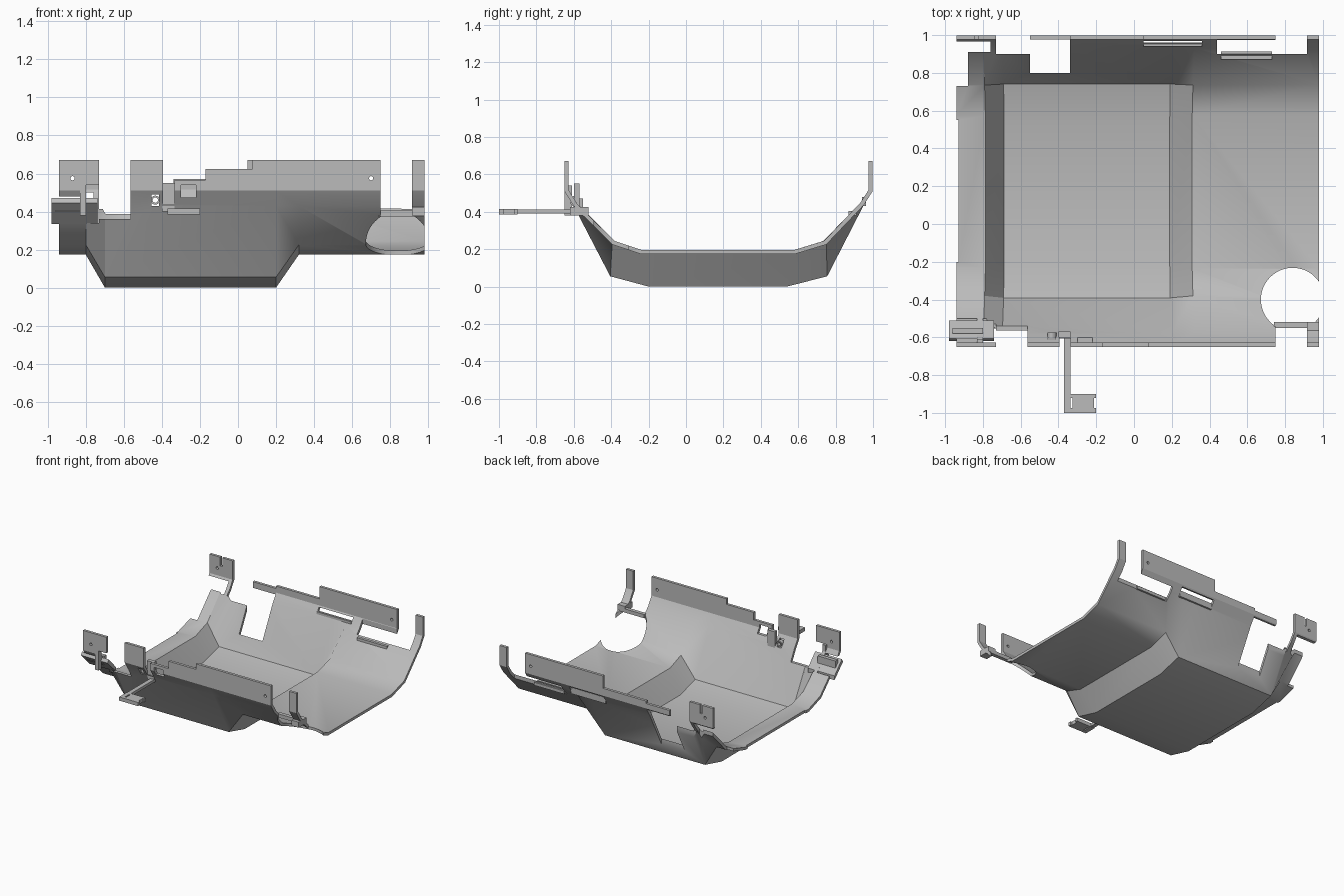
import bpy, bmesh, math
from mathutils import Matrix

cube = bpy.data.objects.get("Cube")
if cube:
    bpy.data.objects.remove(cube, do_unlink=True)

metal = bpy.data.materials.new("grey metal")
metal.use_nodes = True
GREY = (0.5, 0.5, 0.5, 1)
metal.diffuse_color = GREY
metal.node_tree.nodes["Principled BSDF"].inputs["Base Color"].default_value = GREY


def finish(name, bm):
    mesh = bpy.data.meshes.new(name)
    bm.to_mesh(mesh)
    bm.free()
    obj = bpy.data.objects.new(name, mesh)
    bpy.context.collection.objects.link(obj)
    mesh.materials.append(metal)
    return obj


def box(name, x0, x1, y0, y1, z0, z1):
    bm = bmesh.new()
    size = Matrix.Diagonal((x1 - x0, y1 - y0, z1 - z0, 1))
    mid = Matrix.Translation(((x0 + x1) / 2, (y0 + y1) / 2, (z0 + z1) / 2))
    bmesh.ops.create_cube(bm, size=1, matrix=mid @ size)
    return finish(name, bm)


def cylinder(name, loc, radius, depth, along_y=False, sides=48):
    bm = bmesh.new()
    turn = Matrix.Rotation(math.pi / 2 if along_y else 0, 4, "X")
    bmesh.ops.create_cone(bm, cap_ends=True, segments=sides, radius1=radius,
                          radius2=radius, depth=depth,
                          matrix=Matrix.Translation(loc) @ turn)
    return finish(name, bm)


def prism(name, x0, x1, profile):
    bm = bmesh.new()
    face = bm.faces.new([bm.verts.new((x0, y, z)) for y, z in profile])
    out = bmesh.ops.extrude_face_region(bm, geom=[face])
    moved = [v for v in out["geom"] if isinstance(v, bmesh.types.BMVert)]
    bmesh.ops.translate(bm, verts=moved, vec=(x1 - x0, 0, 0))
    bmesh.ops.recalc_face_normals(bm, faces=bm.faces)
    return finish(name, bm)


def activate(obj):
    bpy.ops.object.select_all(action="DESELECT")
    obj.select_set(True)
    bpy.context.view_layer.objects.active = obj


def cut(obj, cutters):
    activate(obj)
    for cutter in cutters:
        mod = obj.modifiers.new("cut", "BOOLEAN")
        mod.operation = "DIFFERENCE"
        mod.solver = "EXACT"
        mod.object = cutter
        bpy.ops.object.modifier_apply(modifier=mod.name)
        bpy.data.objects.remove(cutter, do_unlink=True)


# Folded pan: a shallow and a deep cross-section lofted from side to side
front_lip = [(-0.65, 0.67), (-0.65, 0.51), (-0.6, 0.43)]
back_lip = [(0.95, 0.435), (0.998, 0.51), (0.998, 0.67)]
shallow = front_lip + [(-0.395, 0.225), (-0.24, 0.173), (0.58, 0.173), (0.75, 0.225)] + back_lip
deep = front_lip + [(-0.405, 0.055), (-0.2, 0), (0.54, 0), (0.755, 0.055)] + back_lip
stations = [(-0.94, shallow), (-0.8, shallow), (-0.7, deep),
            (0.2, deep), (0.32, shallow), (0.98, shallow)]
bm = bmesh.new()
rows = [[bm.verts.new((x, y, z)) for y, z in section] for x, section in stations]
for a, b in zip(rows, rows[1:]):
    for j in range(len(a) - 1):
        bm.faces.new((a[j], b[j], b[j + 1], a[j + 1]))
pan = finish("pan", bm)
activate(pan)
solid = pan.modifiers.new("thickness", "SOLIDIFY")
solid.thickness = 0.022
solid.offset = 1
solid.use_even_offset = True
bpy.ops.object.modifier_apply(modifier=solid.name)

FRONT, BACK = (-0.8, -0.5), (0.8, 1.1)
cuts = []


def trim(x0, x1, side, z0, z1=0.8):
    cuts.append(box("cutter", x0, x1, *side, z0, z1))


# Stepped top edge of the front wall
trim(-0.73, -0.565, FRONT, 0.36)
trim(-0.395, -0.335, FRONT, 0.44)
trim(-0.335, -0.17, FRONT, 0.565)
trim(-0.171, 0.075, FRONT, 0.625)
trim(0.75, 0.915, FRONT, 0.38)
trim(-0.3, -0.22, FRONT, 0.475, 0.54)
trim(-0.455, -0.415, FRONT, 0.43, 0.49)
# Gaps under the front corner plate, either side of its stem
trim(-1, -0.83, FRONT, 0.34, 0.48)
trim(-0.8, -0.73, FRONT, 0.34, 0.54)

# Stepped top edge of the back wall
trim(-0.731, -0.55, (0.9, 1.1), 0.2)
trim(-0.551, -0.34, BACK, 0.55)
trim(-0.341, 0.05, BACK, 0.57)
trim(0.75, 0.915, (0.9, 1.1), 0.2)
# Openings in the back slope
trim(-0.55, -0.34, (0.8, 0.976), 0.02)
trim(-0.55, -0.34, (0.9, 1.1), 0.02, 0.5)
trim(0.05, 0.36, (0.955, 0.99), 0.3, 0.505)
trim(0.44, 0.75, (0.9, 0.974), 0.2)
trim(-1, -0.76, (0.91, 1.1), 0.2, 0.5)
trim(-1, -0.88, (0.73, 0.91), 0.1, 0.5)
# Recessed left edge
trim(-1, -0.928, (-0.2, 0.55), 0.1)

# Round corner opening and bolt holes
cuts.append(cylinder("cutter", (0.84, -0.4, 0.3), 0.168, 0.8))
for x in (-0.87, 0.7):
    for y in (-0.64, 0.99):
        cuts.append(cylinder("cutter", (x, y, 0.575), 0.011, 0.2, True, 16))
# Slot in the back corner plate
trim(-0.845, -0.825, (0.9, 1.1), 0.6)
cut(pan, cuts)
activate(pan)
bpy.ops.object.shade_smooth_by_angle(angle=math.radians(30))

# Sloping flap at the front left-hand end
prism("corner_flap", -0.98, -0.74,
      [(-0.51, 0.335), (-0.62, 0.445), (-0.605, 0.47), (-0.51, 0.37)])
box("flap_rib", -0.96, -0.8, -0.58, -0.55, 0.4, 0.47)
box("corner_stem", -0.83, -0.8, -0.65, -0.61, 0.38, 0.54)

# Crossbar beside the round opening
box("crossbar", 0.74, 0.98, -0.55, -0.52, 0.375, 0.405)
box("crossbar_end", 0.915, 0.98, -0.62, -0.52, 0.38, 0.425)

# Reinforcing strips on the back slope
box("back_slot_lip", 0.05, 0.36, 0.94, 0.962, 0.43, 0.48)
box("back_opening_lip", 0.46, 0.73, 0.87, 0.912, 0.38, 0.405)

# Arm reaching forward with a slotted pad
box("bracket_arm", -0.37, -0.335, -0.91, -0.57, 0.39, 0.412)
pad = box("bracket_pad", -0.37, -0.2, -1, -0.9, 0.385, 0.415)
cut(pad, [box("cutter", -0.335, -0.325, -0.975, -0.92, 0.3, 0.5),
          box("cutter", -0.212, -0.19, -0.975, -0.92, 0.3, 0.5)])

# Tongue and ring behind the arm
box("arm_tongue", -0.4, -0.335, -0.6, -0.57, 0.4, 0.55)
ring = cylinder("small_ring", (-0.435, -0.59, 0.46), 0.024, 0.03, True, 16)
cut(ring, [cylinder("cutter", (-0.435, -0.59, 0.46), 0.014, 0.1, True, 16)])
